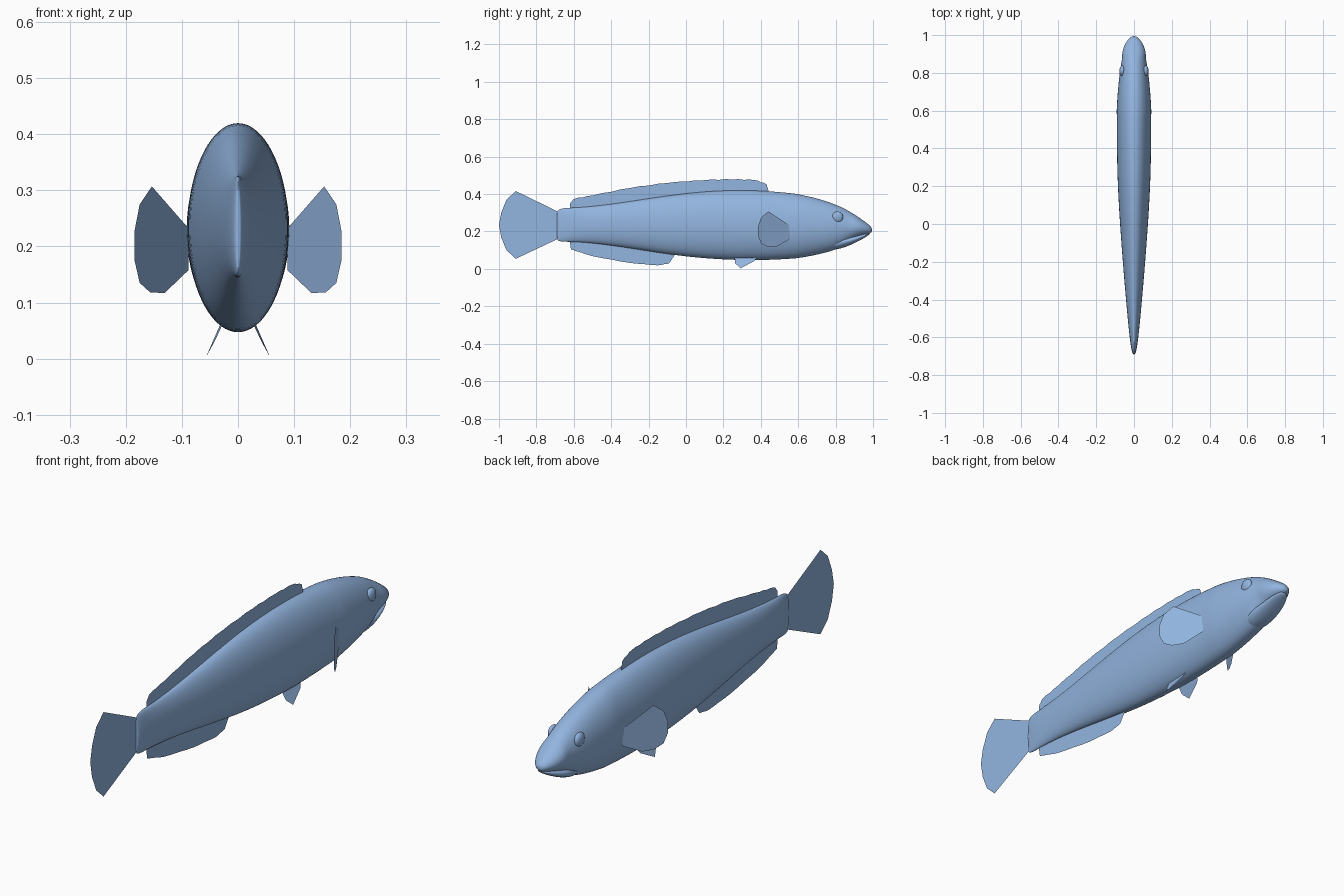
import bpy, bmesh, math
from mathutils import Vector

cube = bpy.data.objects.get("Cube")
if cube:
    bpy.data.objects.remove(cube)

blue = bpy.data.materials.new("pale blue")
blue.use_nodes = True
blue.diffuse_color = (0.29, 0.46, 0.74, 1)
blue.node_tree.nodes["Principled BSDF"].inputs["Base Color"].default_value = blue.diffuse_color


def finish(name, bm, smooth=True):
    bmesh.ops.recalc_face_normals(bm, faces=bm.faces)
    mesh = bpy.data.meshes.new(name)
    bm.to_mesh(mesh)
    bm.free()
    mesh.materials.append(blue)
    for p in mesh.polygons:
        p.use_smooth = smooth
    ob = bpy.data.objects.new(name, mesh)
    bpy.context.collection.objects.link(ob)
    return ob


def loft(name, sections, sides=24):
    """Skin elliptical sections given as (y, bottom, top, half width)."""
    bm = bmesh.new()
    rings = []
    for y, low, high, w in sections:
        ring = []
        for i in range(sides):
            a = math.tau * i / sides
            ring.append(bm.verts.new((w * math.cos(a), y,
                                      (low + high) / 2 + (high - low) / 2 * math.sin(a))))
        rings.append(ring)
    for r, s in zip(rings, rings[1:]):
        for i in range(sides):
            j = (i + 1) % sides
            bm.faces.new((r[i], r[j], s[j], s[i]))
    bm.faces.new(rings[0])
    bm.faces.new(rings[-1])
    ob = finish(name, bm)
    sub = ob.modifiers.new("Smooth", "SUBSURF")
    sub.levels = sub.render_levels = 2
    return ob


def fin(name, points):
    """Thin flat membrane from an outline."""
    bm = bmesh.new()
    bm.faces.new([bm.verts.new(p) for p in points])
    bmesh.ops.triangulate(bm, faces=bm.faces[:])
    return finish(name, bm, False)


def strip_fin(name, edge, root, waves=0):
    """Upright fin between an outer (y, z) edge and a root height, with a faintly scalloped rim."""
    rim = []
    for (y0, z0), (y1, z1) in zip(edge, edge[1:]):
        for k in range(4):
            t = k / 4
            rim.append((y0 + (y1 - y0) * t, z0 + (z1 - z0) * t + (waves if k % 2 else 0)))
    rim.append(edge[-1])
    bm = bmesh.new()
    cols = [(bm.verts.new((0, y, z)), bm.verts.new((0, y, root(y)))) for y, z in rim]
    for a, b in zip(cols, cols[1:]):
        bm.faces.new((a[0], b[0], b[1], a[1]))
    return finish(name, bm, False)


# Body with the upper snout
loft("body", [
    (-0.69, 0.155, 0.305, 0.004), (-0.685, 0.15, 0.315, 0.008), (-0.66, 0.143, 0.328, 0.015),
    (-0.58, 0.145, 0.327, 0.026), (-0.4, 0.126, 0.346, 0.043), (-0.2, 0.093, 0.378, 0.06),
    (0.0, 0.063, 0.407, 0.075), (0.2, 0.047, 0.423, 0.087), (0.4, 0.043, 0.422, 0.092),
    (0.57, 0.053, 0.406, 0.091), (0.595, 0.055, 0.402, 0.094), (0.7, 0.073, 0.38, 0.087),
    (0.8, 0.1, 0.346, 0.077), (0.85, 0.125, 0.322, 0.068), (0.88, 0.15, 0.304, 0.063),
    (0.91, 0.165, 0.286, 0.064), (0.95, 0.178, 0.258, 0.05), (0.98, 0.188, 0.235, 0.03),
    (0.995, 0.197, 0.218, 0.012)])

# Lower jaw tucked under the snout
loft("lower_jaw", [
    (0.76, 0.095, 0.17, 0.045), (0.83, 0.108, 0.175, 0.055), (0.88, 0.127, 0.175, 0.052),
    (0.93, 0.152, 0.184, 0.044), (0.965, 0.172, 0.193, 0.03), (0.982, 0.184, 0.196, 0.012)], 16)

# Dorsal, anal and tail fins on the centre plane
strip_fin("dorsal_fin", [
    (-0.62, 0.348), (-0.6, 0.373), (-0.5, 0.392), (-0.3, 0.432), (-0.1, 0.459), (0.1, 0.474),
    (0.25, 0.478), (0.37, 0.474), (0.43, 0.452), (0.44, 0.42)],
    lambda y: 0.31 + 0.07 * (y + 0.62), 0.003)
strip_fin("anal_fin", [
    (-0.62, 0.14), (-0.615, 0.105), (-0.5, 0.068), (-0.3, 0.032), (-0.15, 0.019),
    (-0.09, 0.03), (-0.06, 0.075)],
    lambda y: 0.17 - 0.1 * (y + 0.62), -0.001)
fin("tail_fin", [(0, y, z) for y, z in [
    (-0.66, 0.3), (-0.69, 0.309), (-0.91, 0.416), (-0.96, 0.37), (-0.988, 0.3), (-1.0, 0.235),
    (-0.988, 0.168), (-0.96, 0.1), (-0.91, 0.054), (-0.69, 0.158), (-0.66, 0.17)]])

# Paired fins and eyes
for side, s in (("left", 1), ("right", -1)):
    fin(side + "_pectoral_fin", [(s * (0.088 + (0.555 - y) * 0.57), y, z) for y, z in [
        (0.555, 0.232), (0.44, 0.307), (0.402, 0.275), (0.385, 0.225), (0.386, 0.175),
        (0.402, 0.135), (0.435, 0.118), (0.48, 0.117), (0.555, 0.158)]])
    fin(side + "_pelvic_fin", [Vector((s * x, y, z)) for x, y, z in [
        (0.03, 0.38, 0.065), (0.028, 0.26, 0.06), (0.042, 0.263, 0.03), (0.057, 0.292, 0.003),
        (0.04, 0.365, 0.042)]])
    bm = bmesh.new()
    bmesh.ops.create_uvsphere(bm, u_segments=24, v_segments=14, radius=0.03)
    bmesh.ops.scale(bm, vec=(0.5, 1, 1), verts=bm.verts)
    bmesh.ops.translate(bm, vec=(s * 0.062, 0.81, 0.277), verts=bm.verts)
    finish(side + "_eye", bm)
